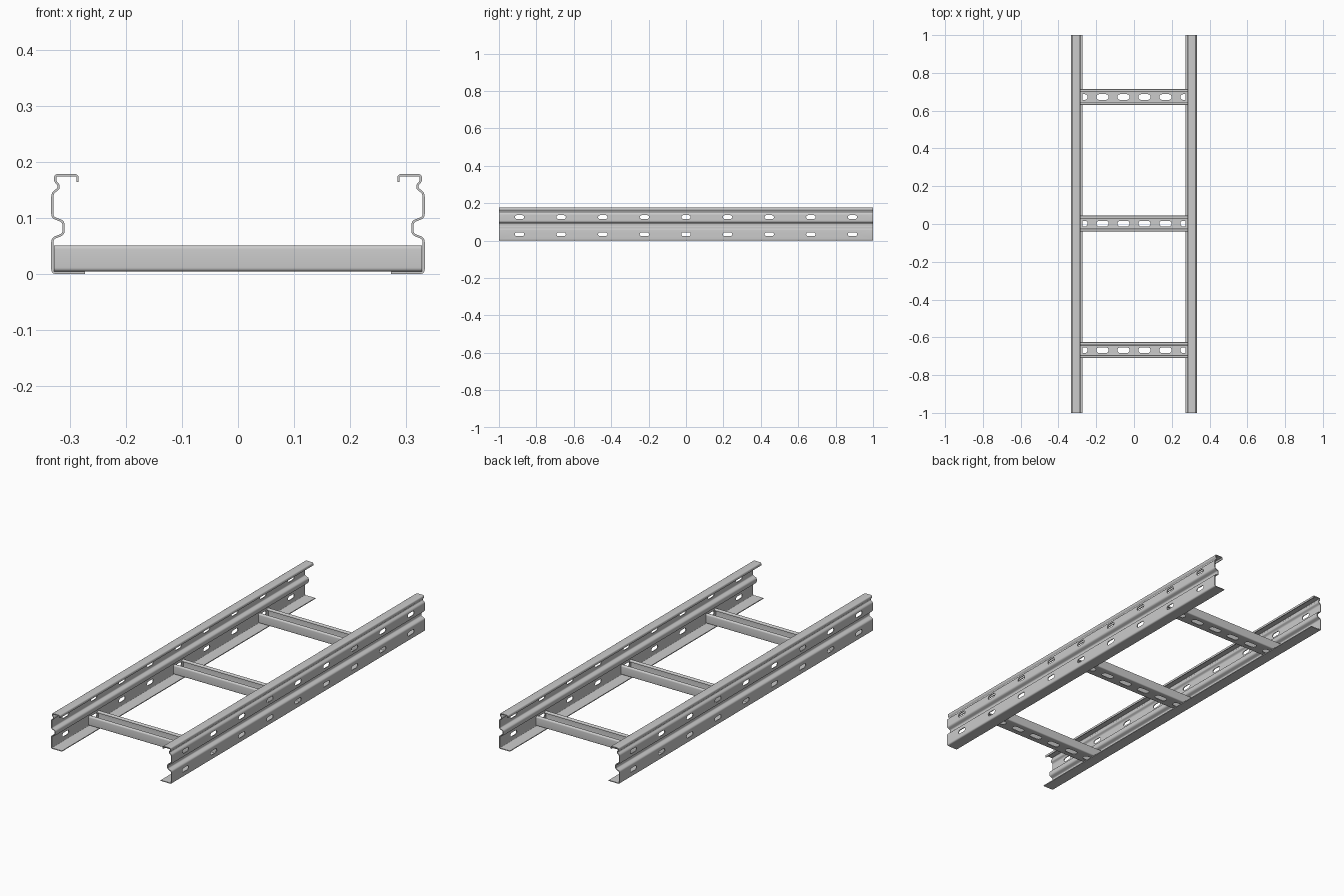
import bpy, bmesh, math
from mathutils import Vector

if "Cube" in bpy.data.objects:
    bpy.data.objects.remove(bpy.data.objects["Cube"])

T = 0.004  # sheet thickness


def fillet(points, r, n=4):
    """Round the inner corners of an open 2D polyline."""
    pts = [Vector(p) for p in points]
    out = [pts[0]]
    for a, b, c in zip(pts, pts[1:], pts[2:]):
        d1, d2 = (a - b), (c - b)
        k = min(r, d1.length * 0.45, d2.length * 0.45)
        p, q = b + d1.normalized() * k, b + d2.normalized() * k
        for i in range(n + 1):
            t = i / n
            out.append(p * (1 - t) ** 2 + b * 2 * t * (1 - t) + q * t * t)
    return out + [pts[-1]]


def offset(pts, d):
    """Shift a polyline sideways with mitred corners."""
    out = []
    for i, p in enumerate(pts):
        dirs = []
        if i > 0:
            dirs.append((p - pts[i - 1]).normalized())
        if i < len(pts) - 1:
            dirs.append((pts[i + 1] - p).normalized())
        ns = [Vector((-v.y, v.x)) for v in dirs]
        m = sum(ns, Vector((0, 0))).normalized()
        out.append(p + m * d / m.dot(ns[0]))
    return out


def make_object(name, bm):
    bmesh.ops.recalc_face_normals(bm, faces=bm.faces)
    me = bpy.data.meshes.new(name)
    bm.to_mesh(me)
    bm.free()
    ob = bpy.data.objects.new(name, me)
    bpy.context.collection.objects.link(ob)
    return ob


def sheet(name, points, radius, half, place):
    """Folded sheet: thicken a profile and sweep it from -half to half."""
    mid = fillet(points, radius)
    loop = offset(mid, T / 2) + offset(mid, -T / 2)[::-1]
    n = len(loop)
    bm = bmesh.new()
    a, b = [[bm.verts.new(place(p.x, p.y, e)) for p in loop] for e in (-half, half)]
    for i in range(n):
        j = (i + 1) % n
        bm.faces.new((a[i], a[j], b[j], b[i]))
    for i in range(n // 2 - 1):
        for r in (a, b):
            bm.faces.new((r[i], r[i + 1], r[n - 2 - i], r[n - 1 - i]))
    return make_object(name, bm)


def cut_slots(ob, centres, length, width, lo, hi, place):
    """Cut round-ended slots; place maps (along, across, depth) to xyz."""
    bm = bmesh.new()
    r, n = width / 2, 8
    for cu, cv in centres:
        ring = []
        for side in (1, -1):
            for i in range(n + 1):
                t = -math.pi / 2 + math.pi * i / n
                ring.append((cu + side * (length / 2 - r + r * math.cos(t)),
                             cv + side * r * math.sin(t)))
        a, b = [[bm.verts.new(place(u, v, d)) for u, v in ring] for d in (lo, hi)]
        bm.faces.new(a)
        bm.faces.new(b)
        for i in range(len(ring)):
            j = (i + 1) % len(ring)
            bm.faces.new((a[i], a[j], b[j], b[i]))
    cutter = make_object("slot_cutter", bm)
    cutter.hide_render = True
    mod = ob.modifiers.new("slots", 'BOOLEAN')
    mod.object, mod.operation, mod.solver = cutter, 'DIFFERENCE', 'EXACT'
    bpy.ops.object.select_all(action='DESELECT')
    bpy.context.view_layer.objects.active = ob
    ob.select_set(True)
    bpy.ops.object.modifier_apply(modifier="slots")
    bpy.data.objects.remove(cutter)
    bpy.ops.object.shade_smooth_by_angle(angle=math.radians(30))


# Side rails: bottom flange, ribbed web, top flange with a lip
rail_profile = [(0.273, 0.002), (0.331, 0.002), (0.331, 0.063), (0.311, 0.071),
                (0.311, 0.093), (0.331, 0.101), (0.331, 0.144), (0.320, 0.152),
                (0.320, 0.159), (0.326, 0.165), (0.326, 0.176), (0.286, 0.176),
                (0.286, 0.164)]
rail_slots = [(i * 0.2225, z) for i in range(-4, 5) for z in (0.034, 0.126)]
for name, s in (("left_rail", -1), ("right_rail", 1)):
    rail = sheet(name, rail_profile, 0.006, 1.0, lambda x, z, y: (s * x, y, z))
    cut_slots(rail, rail_slots, 0.05, 0.02, 0.318, 0.35,
              lambda u, v, d: (s * d, u, v))

# Rungs: upward-open channels with inward lips and a slotted floor
rung_profile = [(-0.028, 0.042), (-0.028, 0.049), (-0.040, 0.049), (-0.040, 0.0065),
                (0.040, 0.0065), (0.040, 0.049), (0.028, 0.049), (0.028, 0.042)]
rung_slots = [((i - 2.5) * 0.111, 0) for i in range(6)]
for k, yc in enumerate((-0.668, 0.002, 0.672)):
    rung = sheet(f"rung_{k + 1}", rung_profile, 0.005, 0.3285,
                 lambda y, z, x: (x, yc + y, z))
    cut_slots(rung, rung_slots, 0.065, 0.03, -0.01, 0.02,
              lambda u, v, d: (u, yc + v, d))
